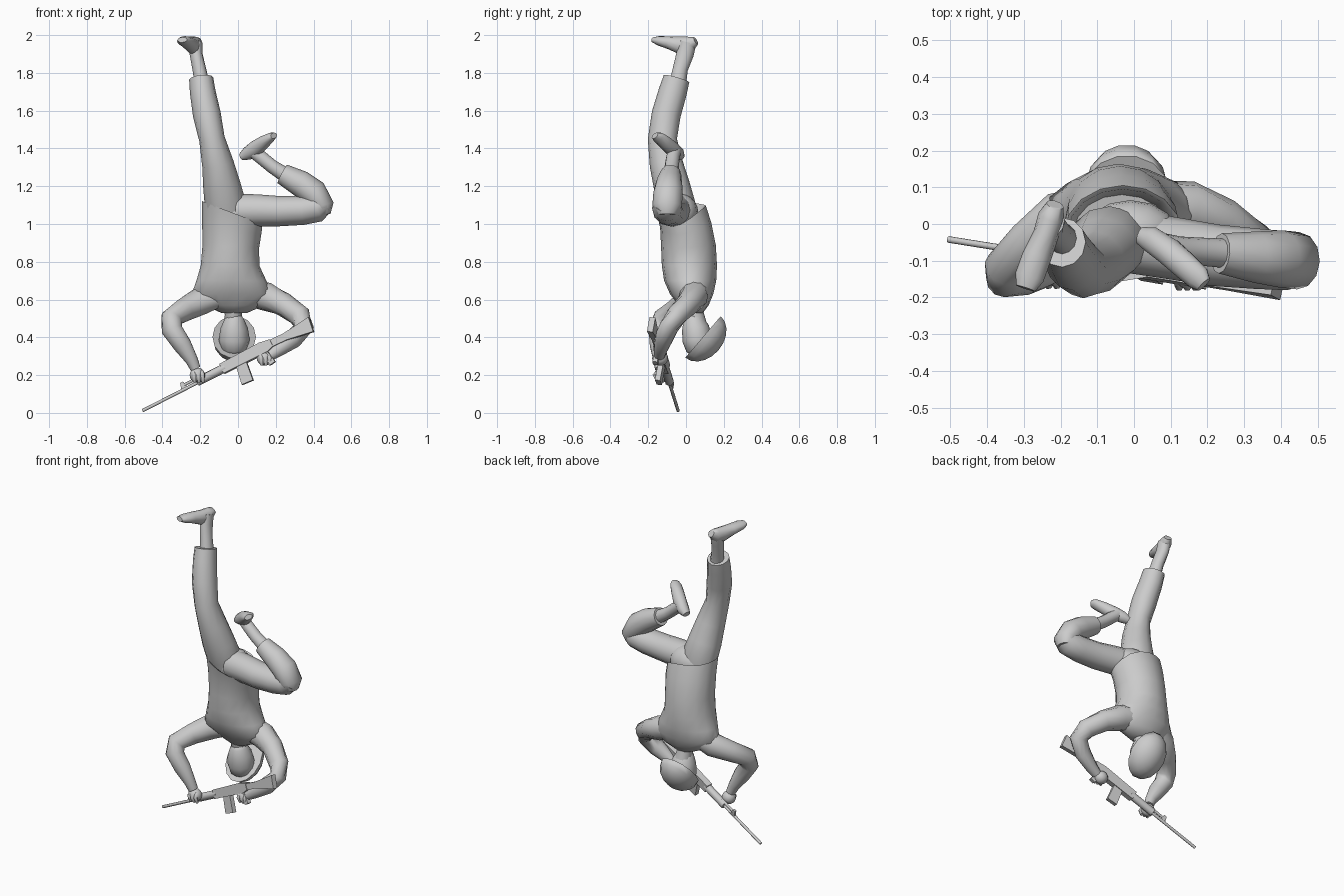
import bpy, bmesh, math
from mathutils import Vector, Matrix

grey = bpy.data.materials.new("plain grey")
grey.diffuse_color = (0.6, 0.6, 0.6, 1)


def finish(name, bm, angle=60, smooth=True):
    bmesh.ops.recalc_face_normals(bm, faces=bm.faces)
    me = bpy.data.meshes.new(name)
    bm.to_mesh(me)
    bm.free()
    me.materials.append(grey)
    ob = bpy.data.objects.new(name, me)
    bpy.context.collection.objects.link(ob)
    if smooth:
        bpy.ops.object.select_all(action='DESELECT')
        ob.select_set(True)
        bpy.context.view_layer.objects.active = ob
        bpy.ops.object.shade_smooth_by_angle(angle=math.radians(angle))
    return ob


def tube(name, rings, ref=(1, 0, 0), sides=12, axis=None, shear=None):
    """Loft elliptical rings (x, y, z, radius along ref, radius across) along a path."""
    bm = bmesh.new()
    pts = [Vector(r[:3]) for r in rings]
    loops = []
    for i, r in enumerate(rings):
        if axis:
            t = Vector(axis)
        else:
            a = (pts[i] - pts[i - 1]).normalized() if i else Vector()
            b = (pts[i + 1] - pts[i]).normalized() if i < len(pts) - 1 else Vector()
            t = (a + b).normalized()
        u = Vector(ref)
        u = (u - t * u.dot(t)).normalized()
        v = t.cross(u)
        ring = []
        for k in range(sides):
            w = 2 * math.pi * k / sides
            p = pts[i] + u * r[3] * math.cos(w) + v * r[4] * math.sin(w)
            if shear:
                p.z += shear(p)
            ring.append(bm.verts.new(p))
        loops.append(ring)
    for a, b in zip(loops, loops[1:]):
        for k in range(sides):
            n = (k + 1) % sides
            bm.faces.new((a[k], a[n], b[n], b[k]))
    bm.faces.new(loops[0])
    bm.faces.new(loops[-1])
    return finish(name, bm)


def ball(name, centre, size, rot=None, half=False):
    bm = bmesh.new()
    bmesh.ops.create_uvsphere(bm, u_segments=14, v_segments=10, radius=1)
    if half:
        bmesh.ops.bisect_plane(bm, geom=bm.verts[:] + bm.edges[:] + bm.faces[:],
                               plane_co=(0, 0, 0), plane_no=(0, 0, 1), clear_inner=True)
        bmesh.ops.holes_fill(bm, edges=[e for e in bm.edges if e.is_boundary])
    m = Matrix.Translation(centre) @ (rot or Matrix()) @ Matrix.Diagonal((*size, 1))
    bm.transform(m)
    return finish(name, bm)


# jacket, front hem tilted up towards the straight leg and folded inwards
def hem(p):
    f = min(1, max(0, (p.z - 0.85) / 0.2))
    back = max(0, p.y + 0.02)
    return f * (-(0.38 - 2.2 * back) * (p.x + 0.03) + 0.3 * back)

tube("jacket", [
    (-0.02, 0.04, 0.53, 0.07, 0.05), (-0.02, 0.04, 0.57, 0.16, 0.08),
    (-0.03, 0.03, 0.63, 0.215, 0.115), (-0.035, 0.022, 0.70, 0.185, 0.138),
    (-0.042, 0.018, 0.78, 0.155, 0.146), (-0.038, 0.013, 0.88, 0.150, 0.145),
    (-0.033, -0.002, 0.98, 0.157, 0.135), (-0.03, -0.025, 1.06, 0.160, 0.13),
    (-0.03, -0.025, 1.055, 0.150, 0.12), (-0.033, -0.02, 0.98, 0.13, 0.10)],
    axis=(0, 0, 1), shear=hem, sides=16)
ball("pelvis", (-0.01, -0.03, 1.06), (0.13, 0.095, 0.10))

# straight leg
tube("straight_trouser", [
    (-0.06, -0.035, 0.98, 0.09, 0.07), (-0.066, -0.045, 1.1, 0.110, 0.095),
    (-0.085, -0.075, 1.2, 0.1, 0.096), (-0.107, -0.105, 1.32, 0.084, 0.088),
    (-0.138, -0.125, 1.45, 0.068, 0.077), (-0.165, -0.105, 1.58, 0.074, 0.077),
    (-0.187, -0.07, 1.7, 0.068, 0.075), (-0.195, -0.05, 1.77, 0.064, 0.07)])
tube("straight_ankle", [
    (-0.19, -0.045, 1.74, 0.04, 0.045), (-0.205, -0.03, 1.82, 0.036, 0.04),
    (-0.222, -0.005, 1.90, 0.034, 0.046), (-0.225, 0.01, 1.96, 0.036, 0.045)])
tube("straight_foot", [
    (-0.215, 0.052, 1.970, 0.024, 0.022), (-0.225, 0.022, 1.952, 0.036, 0.042),
    (-0.240, -0.03, 1.945, 0.035, 0.047), (-0.265, -0.09, 1.960, 0.040, 0.034),
    (-0.285, -0.145, 1.97, 0.040, 0.025), (-0.295, -0.175, 1.975, 0.027, 0.014)])

# bent leg
tube("bent_thigh", [
    (0.0, -0.05, 1.07, 0.09, 0.085), (0.1, -0.065, 1.072, 0.085, 0.085),
    (0.22, -0.085, 1.068, 0.080, 0.084), (0.34, -0.095, 1.072, 0.077, 0.082),
    (0.42, -0.1, 1.085, 0.075, 0.08), (0.46, -0.1, 1.11, 0.055, 0.068)], ref=(0, 0, 1))
tube("bent_shin", [
    (0.45, -0.1, 1.05, 0.04, 0.05), (0.447, -0.1, 1.095, 0.062, 0.078),
    (0.40, -0.095, 1.165, 0.074, 0.078), (0.33, -0.09, 1.215, 0.07, 0.07),
    (0.235, -0.08, 1.265, 0.055, 0.055)], ref=(0.5, 0, 0.87))
tube("bent_ankle", [
    (0.25, -0.08, 1.26, 0.04, 0.04), (0.18, -0.075, 1.305, 0.036, 0.038),
    (0.125, -0.07, 1.35, 0.036, 0.036), (0.08, -0.06, 1.385, 0.035, 0.035)], ref=(0.5, 0, 0.87))
tube("bent_foot", [
    (0.018, -0.032, 1.355, 0.02, 0.025), (0.048, -0.043, 1.372, 0.035, 0.036),
    (0.095, -0.075, 1.400, 0.043, 0.038), (0.138, -0.113, 1.434, 0.035, 0.038),
    (0.175, -0.147, 1.460, 0.024, 0.036), (0.19, -0.165, 1.468, 0.015, 0.024)], ref=(-0.5, 0, 0.87))

# arms and hands
tube("forward_arm", [
    (-0.12, 0.03, 0.62, 0.06, 0.08), (-0.2, 0.015, 0.59, 0.072, 0.076),
    (-0.285, -0.05, 0.545, 0.062, 0.062), (-0.352, -0.12, 0.50, 0.056, 0.058),
    (-0.35, -0.145, 0.44, 0.056, 0.055), (-0.295, -0.145, 0.36, 0.05, 0.048),
    (-0.245, -0.14, 0.28, 0.034, 0.034), (-0.225, -0.135, 0.235, 0.028, 0.03)], ref=(0.5, -0.3, 0.8))
tube("rear_arm", [
    (0.06, 0.04, 0.64, 0.07, 0.08), (0.15, 0.04, 0.615, 0.075, 0.078),
    (0.24, 0.01, 0.575, 0.062, 0.064), (0.325, -0.05, 0.515, 0.056, 0.06),
    (0.35, -0.09, 0.455, 0.05, 0.055), (0.29, -0.12, 0.39, 0.052, 0.048),
    (0.215, -0.135, 0.335, 0.038, 0.036), (0.17, -0.14, 0.305, 0.03, 0.03)], ref=(0.5, 0.3, -0.8))
for side, c in (("forward", (-0.215, -0.13, 0.2)), ("rear", (0.14, -0.135, 0.29))):
    x, y, z = c
    ball(side + "_hand", c, (0.042, 0.04, 0.04))
    for i in range(3):
        o = (i - 1) * 0.022
        tube(side + "_finger", [
            (x + o, y - 0.015, z + 0.02, 0.012, 0.012), (x + o + 0.005, y - 0.036, z, 0.012, 0.012),
            (x + o + 0.008, y - 0.02, z - 0.035, 0.009, 0.009)], sides=6)

# head, neck and helmet
tube("neck", [(-0.025, 0.02, 0.65, 0.04, 0.04), (-0.025, 0.03, 0.58, 0.054, 0.055),
              (-0.025, 0.045, 0.52, 0.045, 0.05), (-0.02, 0.06, 0.45, 0.055, 0.055)])
tube("face", [(-0.02, 0.035, 0.525, 0.03, 0.03), (-0.02, 0.038, 0.50, 0.05, 0.052),
              (-0.02, 0.05, 0.45, 0.072, 0.072), (-0.02, 0.06, 0.39, 0.082, 0.08),
              (-0.02, 0.07, 0.34, 0.072, 0.07), (-0.02, 0.08, 0.305, 0.04, 0.04)])
tilt = Vector((0, 0.76, -0.65)).to_track_quat('Z', 'X').to_matrix().to_4x4()
rim = Vector((-0.02, 0.09, 0.402))
helmet = ball("helmet", rim, (1, 1, 1), tilt, half=True)
for v in helmet.data.vertices:
    d = v.co - rim
    ax = Vector((0, 0.76, -0.65))
    lo = Vector((0, 0.65, 0.76))
    v.co = rim + Vector((d.x * 0.115, 0, 0)) + ax * d.dot(ax) * 0.108 + lo * d.dot(lo) * 0.148

# rifle, laid out along its own length and then aimed
tip, butt = Vector((-0.505, -0.042, 0.012)), Vector((0.39, -0.185, 0.468))
gx = (butt - tip).normalized()
gz = Vector((-0.46, 0.2, 0.89))
gz = (gz - gx * gz.dot(gx)).normalized()
gy = gz.cross(gx)
aim = Matrix.Translation(tip) @ Matrix((gx, gy, gz)).transposed().to_4x4()


def plate(name, outline, width):
    """Extruded side profile in rifle space."""
    bm = bmesh.new()
    a = [bm.verts.new((s, -width / 2, h)) for s, h in outline]
    b = [bm.verts.new((s, width / 2, h)) for s, h in outline]
    bm.faces.new(a)
    bm.faces.new(b)
    for k in range(len(a)):
        n = (k + 1) % len(a)
        bm.faces.new((a[k], a[n], b[n], b[k]))
    bm.transform(aim)
    finish(name, bm, smooth=False)


def rod(name, s0, s1, r, h=0):
    p, q = aim @ Vector((s0, 0, h)), aim @ Vector((s1, 0, h))
    tube(name, [(*p, r, r), (*q, r, r)], ref=gz, sides=8)

rod("barrel", 0, 0.36, 0.009)
rod("gas_tube", 0.26, 0.36, 0.008, 0.022)
rod("handguard", 0.33, 0.50, 0.024, 0.005)
plate("front_sight", [(0.235, 0), (0.27, 0), (0.262, 0.04), (0.245, 0.04)], 0.012)
plate("receiver", [(0.48, -0.022), (0.74, -0.025), (0.78, -0.012), (0.78, 0.028), (0.72, 0.038), (0.48, 0.033)], 0.04)
plate("magazine", [(0.555, -0.02), (0.615, -0.02), (0.605, -0.125), (0.54, -0.12)], 0.028)
plate("grip", [(0.70, -0.02), (0.74, -0.02), (0.755, -0.09), (0.725, -0.095)], 0.026)
plate("stock", [(0.76, -0.012), (0.76, 0.026), (0.86, 0.024), (1.018, 0.041), (1.008, -0.04), (0.86, -0.015)], 0.032)
